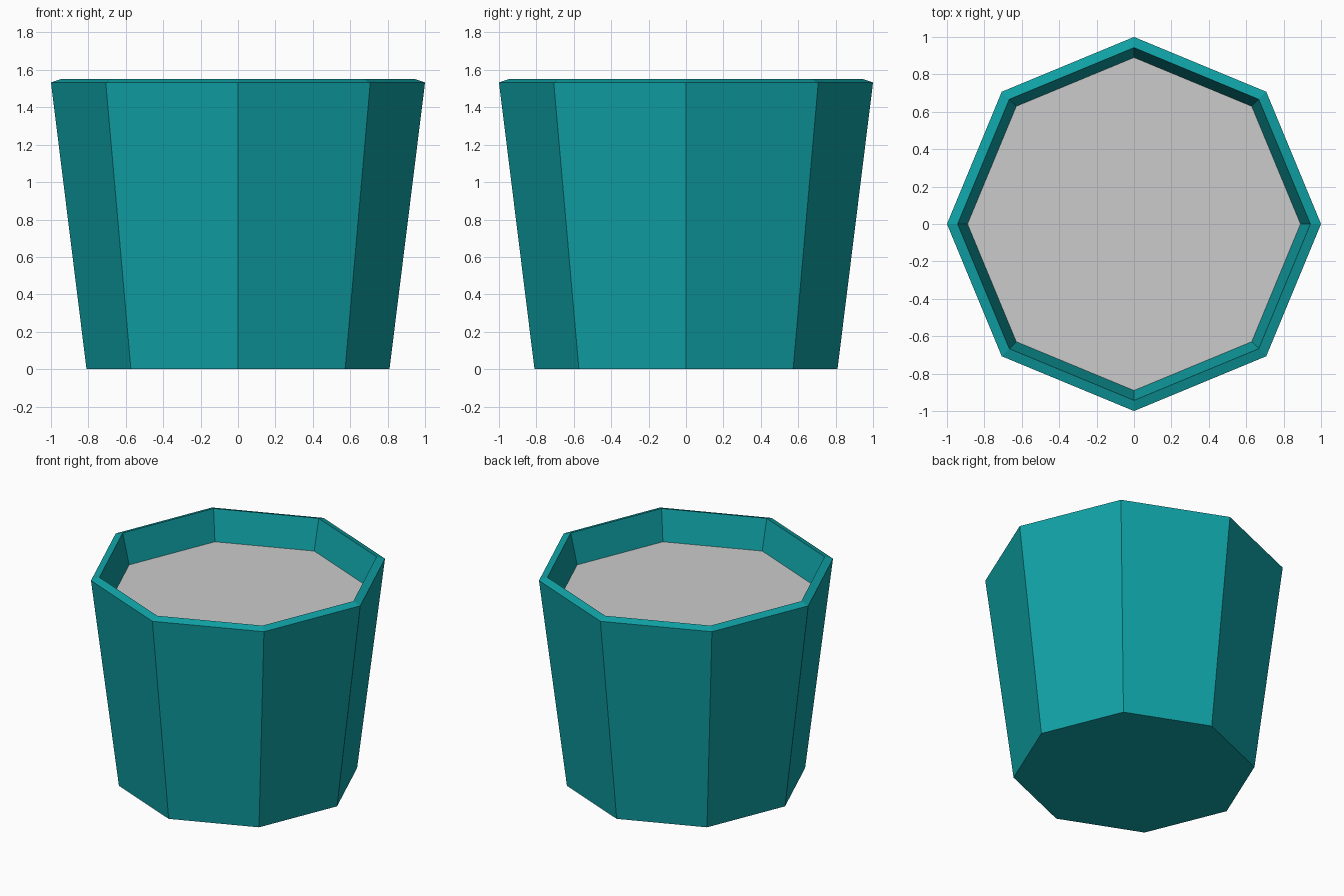
import bpy, bmesh
from math import cos, sin, pi

if "Cube" in bpy.data.objects:
    bpy.data.objects.remove(bpy.data.objects["Cube"])

SIDES = 8
# (radius, height) from the base, up the outside, over the rim, down to the soil
PROFILE = [(0.81, 0.0), (1.0, 1.533), (0.943, 1.552), (0.89, 1.33)]


def ring(bm, radius, z):
    return [bm.verts.new((radius * cos(2 * pi * i / SIDES),
                          radius * sin(2 * pi * i / SIDES), z)) for i in range(SIDES)]


def finish(bm, name):
    mesh = bpy.data.meshes.new(name)
    bm.to_mesh(mesh)
    bm.free()
    obj = bpy.data.objects.new(name, mesh)
    bpy.context.collection.objects.link(obj)
    return obj


# Pot: tapered octagonal shell with closed base and bevelled rim
bm = bmesh.new()
rings = [ring(bm, r, z) for r, z in PROFILE]
for low, high in zip(rings, rings[1:]):
    for i in range(SIDES):
        j = (i + 1) % SIDES
        bm.faces.new((low[i], low[j], high[j], high[i]))
bm.faces.new(rings[0][::-1])
pot = finish(bm, "pot")
teal = bpy.data.materials.new("teal")
teal.diffuse_color = (0.005, 0.36, 0.38, 1)
teal.use_nodes = True
teal.node_tree.nodes["Principled BSDF"].inputs["Base Color"].default_value = teal.diffuse_color
pot.data.materials.append(teal)

# Soil: flat octagon closing the inside of the pot
bm = bmesh.new()
bm.faces.new(ring(bm, *PROFILE[-1]))
finish(bm, "soil")
